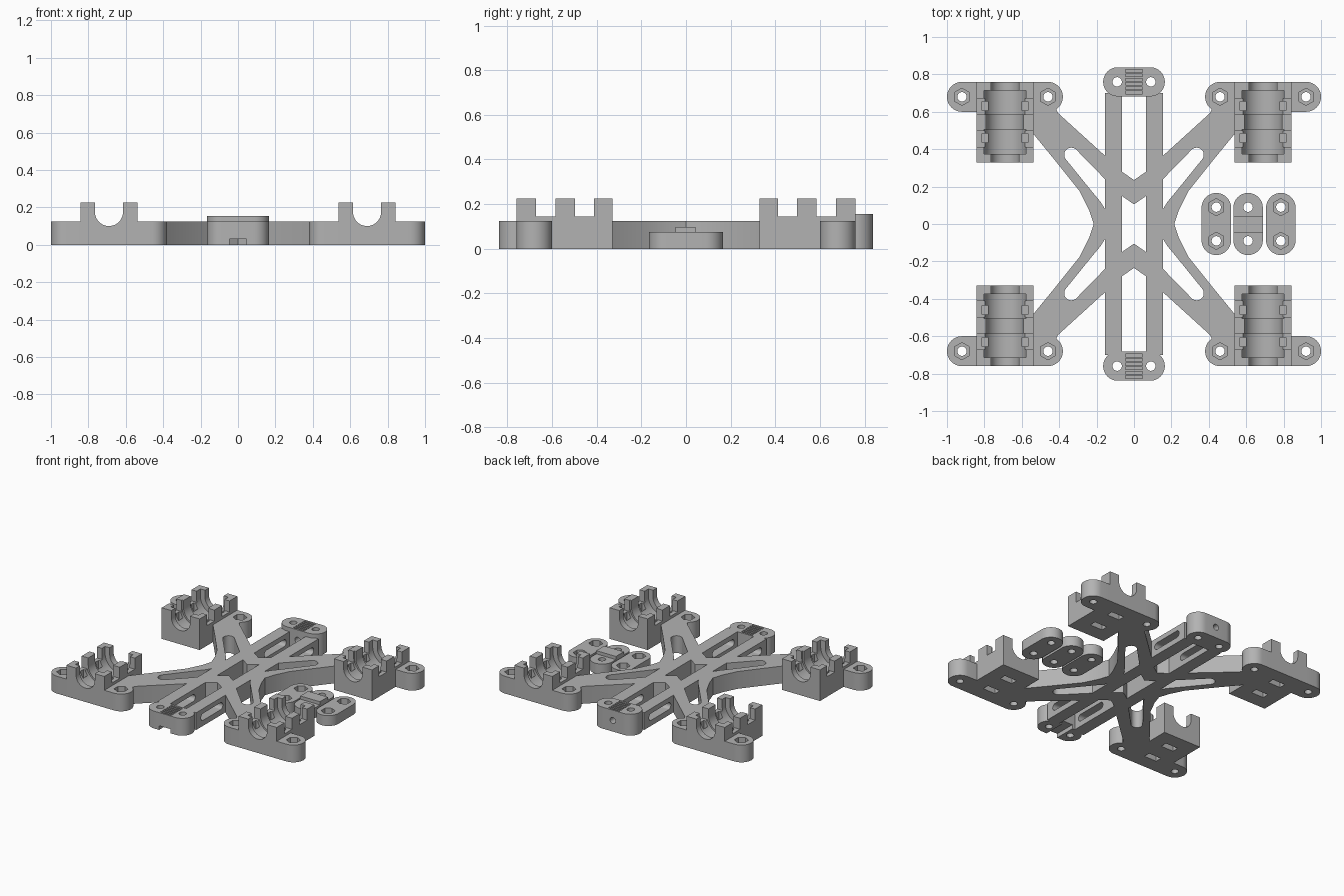
import bpy, bmesh
from math import sin, cos, pi, radians

cube = bpy.data.objects.get("Cube")
if cube:
    bpy.data.objects.remove(cube)

grey = bpy.data.materials.new("light grey plastic")
grey.use_nodes = True
COLOUR = (0.45, 0.45, 0.45, 1)
grey.diffuse_color = COLOUR
grey.node_tree.nodes["Principled BSDF"].inputs["Base Color"].default_value = COLOUR


# Outline helpers
def arc(cx, cy, r, start, end, steps=16):
    angles = [radians(start + (end - start) * i / steps) for i in range(steps + 1)]
    return [(cx + r * cos(a), cy + r * sin(a)) for a in angles]


def ngon(cx, cy, r, sides=32, turn=0):
    return arc(cx, cy, r, turn, turn + 360, sides)[:-1]


def stadium(cx, cy, half, r):
    return arc(cx + half, cy, r, -90, 90) + arc(cx - half, cy, r, 90, 270)


def upright_stadium(cx, cy, half, r):
    return arc(cx, cy + half, r, 0, 180) + arc(cx, cy - half, r, 180, 360)


# Solid helpers
def prism(name, outline, low, high, axis="Z"):
    place = {"Z": lambda a, b, c: (a, b, c),
             "Y": lambda a, b, c: (a, c, b),
             "X": lambda a, b, c: (c, a, b)}[axis]
    bm = bmesh.new()
    bottom = [bm.verts.new(place(a, b, low)) for a, b in outline]
    top = [bm.verts.new(place(a, b, high)) for a, b in outline]
    bm.faces.new(bottom)
    bm.faces.new(top)
    n = len(outline)
    for i in range(n):
        j = (i + 1) % n
        bm.faces.new((bottom[i], bottom[j], top[j], top[i]))
    bmesh.ops.recalc_face_normals(bm, faces=bm.faces)
    mesh = bpy.data.meshes.new(name)
    bm.to_mesh(mesh)
    bm.free()
    mesh.materials.append(grey)
    obj = bpy.data.objects.new(name, mesh)
    bpy.context.collection.objects.link(obj)
    return obj


def box(name, x0, x1, y0, y1, z0, z1):
    return prism(name, [(x0, y0), (x1, y0), (x1, y1), (x0, y1)], z0, z1)


def activate(obj):
    bpy.ops.object.select_all(action="DESELECT")
    obj.select_set(True)
    bpy.context.view_layer.objects.active = obj


def combine(obj, other, operation="DIFFERENCE"):
    mod = obj.modifiers.new("combine", "BOOLEAN")
    mod.operation = operation
    mod.solver = "EXACT"
    mod.object = other
    activate(obj)
    bpy.ops.object.modifier_apply(modifier=mod.name)
    bpy.data.objects.remove(other)


def cut(obj, outline, low, high, axis="Z"):
    combine(obj, prism("cutter", outline, low, high, axis))


def cut_box(obj, *limits):
    combine(obj, box("cutter", *limits))


def bolt_hole(obj, x, y, top, nut=True):
    cut(obj, ngon(x, y, 0.025), -0.1, 0.3)
    if nut:
        cut(obj, ngon(x, y, 0.046, 6, 30), top - 0.04, top + 0.05)


def mirror(obj, x=True, y=True):
    mod = obj.modifiers.new("mirror", "MIRROR")
    mod.use_axis = (x, y, False)
    mod.use_mirror_merge = False
    activate(obj)
    bpy.ops.object.modifier_apply(modifier=mod.name)


PLATE = 0.125

# Bearing holders: saddle block on a rounded bolt flange
CX, CY, CZ = 0.69, 0.545, 0.175
holder = box("bearing_holders", CX - 0.152, CX + 0.152, 0.33, 0.76, 0, 0.225)
for y in (0.455, 0.628):
    cut_box(holder, 0.4, 1, y - 0.043, y + 0.043, 0.145, 0.3)
combine(holder, prism("flange", stadium(CX, 0.68, 0.23, 0.08), 0, PLATE), "UNION")


def saddle(r, y0, y1):
    outline = arc(CX, CZ, r, 180, 360, 24) + [(CX + r, 0.3), (CX - r, 0.3)]
    cut(holder, outline, y0, y1, "Y")


saddle(0.075, 0.2, 0.9)
saddle(0.1, 0.49, 0.6)
saddle(0.112, 0.375, 0.505)
saddle(0.112, 0.585, 0.715)

# Cable tie slots beside the saddle and pockets underneath
for y in (0.46, 0.632):
    for side in (-1, 1):
        x = CX + side * 0.106
        cut_box(holder, x - 0.016, x + 0.016, y - 0.024, y + 0.024, 0.07, 0.21)
    cut_box(holder, CX - 0.05, CX + 0.05, y - 0.024, y + 0.024, -0.05, 0.04)
for x in (CX - 0.23, CX + 0.23):
    bolt_hole(holder, x, 0.68, PLATE)
mirror(holder)

# Diagonal arms with a tapering slot
arm = prism("diagonal_arms", [
    (0.54, 0.484), (0.41, 0.325), (0.29, 0.175), (0.24, 0.075), (0.215, 0),
    (0.155, 0), (0.155, 0.365), (0.405, 0.592), (0.42, 0.62), (0.46, 0.63),
    (0.55, 0.61), (0.55, 0.484)], 0, PLATE)
slot = [(0.155, 0.08), (0.18, 0.12), (0.23, 0.18)]
slot += arc(0.335, 0.37, 0.038, -40, 140) + [(0.155, 0.24)]
cut(arm, slot, -0.1, 0.3)
mirror(arm)

# Long rails with side windows
rail = box("long_rails", 0.065, 0.155, -0.7, 0.7, 0, PLATE)
for y in (-0.52, 0.52):
    cut(rail, stadium(y, 0.065, 0.1, 0.025), 0, 0.3, "X")
mirror(rail, y=False)

# Chevron bridges joining the rails
bridge = prism("chevron_bridges", [
    (-0.065, 0.28), (0, 0.235), (0.065, 0.28),
    (0.065, 0.15), (0, 0.105), (-0.065, 0.15)], 0, PLATE)
mirror(bridge, x=False)

# Belt clamp ends with toothed tops
ends = []
for name, side, top in (("front_belt_end", -1, PLATE), ("rear_belt_end", 1, 0.155)):
    end = prism(name, stadium(0, side * 0.76, 0.087, 0.078), 0, top)
    for x in (-0.09, 0.09):
        bolt_hole(end, x, side * 0.76, top, nut=False)
    for i in range(6):
        y = side * (0.703 + i * 0.023)
        cut_box(end, -0.045, 0.045, y - 0.007, y + 0.007, top - 0.014, top + 0.05)
    ends.append(end)
cut_box(ends[0], -0.045, 0.045, -0.9, -0.6, -0.05, 0.03)
cut(ends[1], ngon(0, 0.08, 0.022), 0.6, 0.9, "Y")

# Loose clamp plates beside the frame
plates = []
for name, x in (("inner_clamp_plate", 0.44), ("ridged_clamp_plate", 0.61),
                ("outer_clamp_plate", 0.785)):
    plate = prism(name, upright_stadium(x, 0, 0.087, 0.079), 0, 0.075)
    for y in (-0.09, 0.09):
        bolt_hole(plate, x, y, 0.075, nut=name != "ridged_clamp_plate")
    plates.append(plate)
ridge = box("ridge", 0.531, 0.689, -0.047, 0.043, 0.05, 0.098)
combine(plates[1], ridge, "UNION")

# Smooth the round walls, keep edges sharp
for obj in [holder, arm, rail, bridge] + ends + plates:
    activate(obj)
    bpy.ops.object.shade_smooth_by_angle(angle=radians(30))
